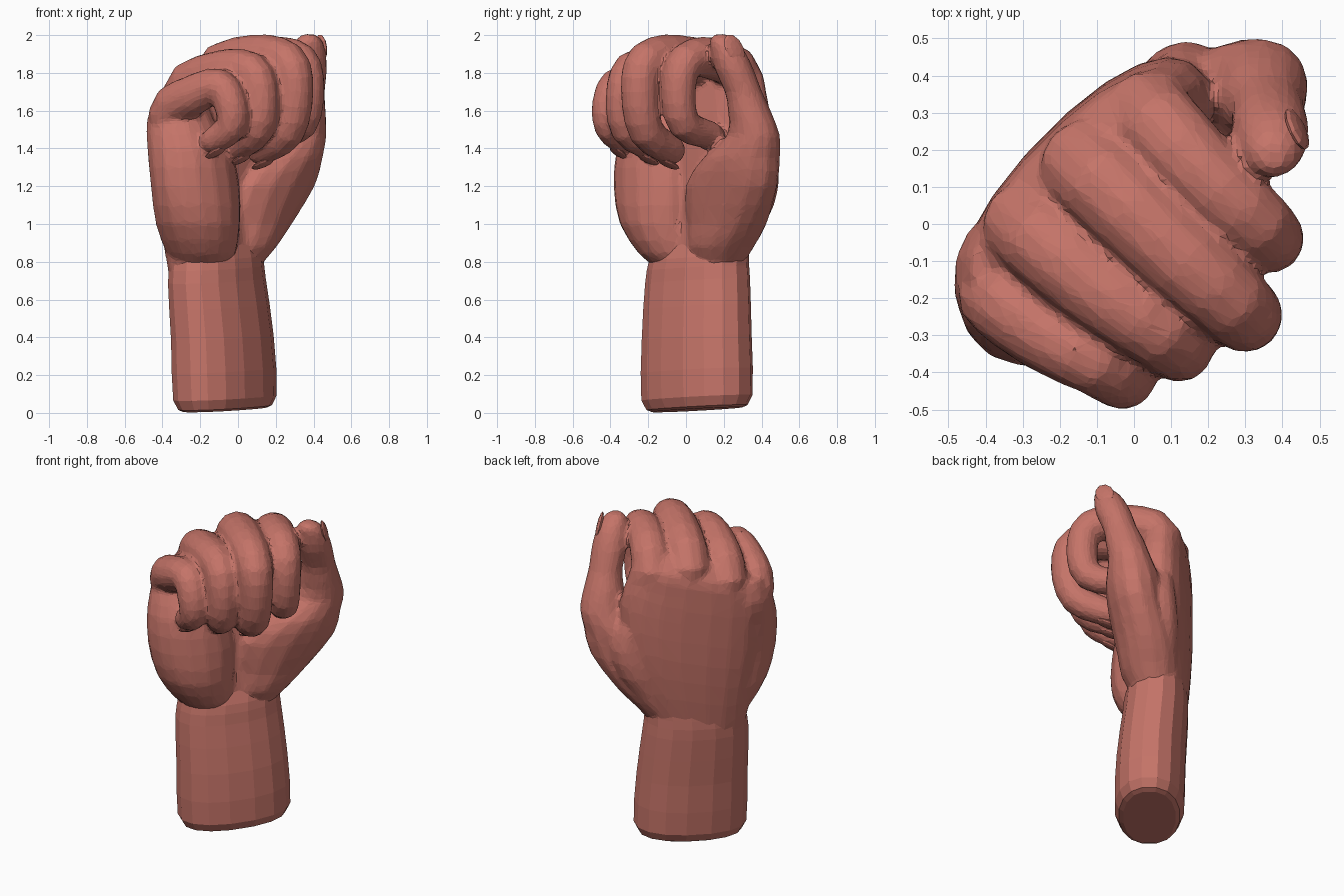
import bpy, bmesh, math
from mathutils import Vector, Matrix

cube = bpy.data.objects.get("Cube")
if cube:
    bpy.data.objects.remove(cube, do_unlink=True)

# One clay-like skin colour for everything
COLOUR = (0.56, 0.175, 0.14, 1)
skin = bpy.data.materials.new("terracotta_skin")
skin.use_nodes = True
skin.diffuse_color = COLOUR
for node in skin.node_tree.nodes:
    if node.type == "BSDF_PRINCIPLED":
        node.inputs["Base Color"].default_value = COLOUR

# The hand stands turned: ACROSS runs from little finger to thumb, OUT leaves the palm
ACROSS = Vector((1, 1, 0)).normalized()
OUT = Vector((1, -1, 0)).normalized()
UP = Vector((0, 0, 1))


def finish(name, bm):
    bmesh.ops.recalc_face_normals(bm, faces=bm.faces)
    mesh = bpy.data.meshes.new(name)
    bm.to_mesh(mesh)
    bm.free()
    mesh.materials.append(skin)
    obj = bpy.data.objects.new(name, mesh)
    bpy.context.scene.collection.objects.link(obj)
    return obj


def smooth_path(points, steps):
    """Pass a rounded curve through rows of numbers of any length."""
    padded = [points[0]] + list(points) + [points[-1]]
    rows = []
    for a, b, c, d in zip(padded, padded[1:], padded[2:], padded[3:]):
        for k in range(steps):
            t = k / steps
            rows.append([q + t / 2 * (r - p + t * (2 * p - 5 * q + 4 * r - s
                         + t * (3 * (q - r) + s - p)))
                         for p, q, r, s in zip(a, b, c, d)])
    rows.append(list(points[-1]))
    return rows


def skin_rings(name, rings):
    """Bridge rings of points and close both ends."""
    bm = bmesh.new()
    loops = [[bm.verts.new(p) for p in ring] for ring in rings]
    count = len(loops[0])
    for low, high in zip(loops, loops[1:]):
        for i in range(count):
            j = (i + 1) % count
            bm.faces.new((low[i], low[j], high[j], high[i]))
    bm.faces.new(loops[0][::-1])
    bm.faces.new(loops[-1])
    return finish(name, bm)


def stack(name, sections, sides=16, power=2.0, tilt=0.0, twist=0):
    """Loft level ovals: height, centre across, centre out, half width, half depth."""
    spin = Matrix.Rotation(math.radians(twist), 3, "Z")
    rings = []
    for z, across, out, wide, deep in smooth_path(sections, 2):
        ring = []
        for i in range(sides):
            angle = math.tau * (i + 0.5) / sides
            c, s = math.cos(angle), math.sin(angle)
            u = across + wide * math.copysign(abs(c) ** (2 / power), c)
            v = out + deep * math.copysign(abs(s) ** (2 / power), s)
            ring.append(spin @ (ACROSS * u + OUT * v + UP * (z + tilt * u)))
        rings.append(ring)
    return skin_rings(name, rings)


def nail(name, centre, along, facing, radius):
    """Thin oval plate resting on a fingertip."""
    along = along.normalized()
    facing = (facing - along * facing.dot(along)).normalized()
    side = along.cross(facing)
    turn = Matrix((side, along, facing)).transposed().to_4x4()
    size = Matrix.Diagonal((radius * 0.6, radius * 0.9, radius * 0.18, 1))
    place = Matrix.Translation(centre + facing * radius * 0.9)
    bm = bmesh.new()
    bmesh.ops.create_uvsphere(bm, u_segments=10, v_segments=6, radius=1,
                              matrix=place @ turn @ size)
    return finish(name, bm)


def finger(name, radius, points, sides=12):
    """Sweep a tapering tube along the joints, with a round tip and a nail."""
    taper = (0.9, 1.22, 1.18, 1.04, 0.98, 0.92, 0.78)
    rows = smooth_path([p + (radius * f,) for p, f in zip(points, taper)], 3)
    centres = [Vector(r[:3]) for r in rows]
    heading = centres[-7] - centres[3]
    across = UP.cross(Vector((heading.x, heading.y, 0))).normalized()
    rings = []

    def add_ring(centre, tangent, r):
        side = (across - tangent * across.dot(tangent)).normalized()
        rise = tangent.cross(side)
        rings.append([centre + r * (side * math.cos(math.tau * i / sides)
                                    + rise * math.sin(math.tau * i / sides))
                      for i in range(sides)])

    for i, centre in enumerate(centres):
        before, after = centres[max(i - 1, 0)], centres[min(i + 1, len(centres) - 1)]
        tangent = (after - before).normalized()
        add_ring(centre, tangent, rows[i][3])
    tip_radius = rows[-1][3]
    for degrees in (30, 55, 75):
        a = math.radians(degrees)
        add_ring(centres[-1] + tangent * tip_radius * math.sin(a) * 0.9,
                 tangent, tip_radius * math.cos(a))
    nail(name + "_nail", centres[-1] + tangent * tip_radius * 0.15, tangent,
         OUT - UP, tip_radius)
    return skin_rings(name, rings)


def fuse(name, parts):
    """Melt overlapping parts into one faceted skin."""
    bm = bmesh.new()
    for part in parts:
        bm.from_mesh(part.data)
        bpy.data.objects.remove(part, do_unlink=True)
    body = finish(name, bm)
    remesh = body.modifiers.new("one_skin", "REMESH")
    remesh.mode = "VOXEL"
    remesh.voxel_size = 0.016
    soften = body.modifiers.new("soften", "SMOOTH")
    soften.factor = 0.5
    soften.iterations = 5
    facets = body.modifiers.new("facets", "DECIMATE")
    facets.ratio = 0.15


# Forearm, cut off at a slight slant
stack("forearm", [
    (0.017, 0, -0.09, 0.28, 0.155),
    (0.08, 0, -0.09, 0.335, 0.205),
    (0.4, -0.01, -0.1, 0.33, 0.205),
    (0.7, -0.025, -0.125, 0.315, 0.195),
    (0.82, -0.02, -0.13, 0.3, 0.185),
    (1, 0, -0.15, 0.3, 0.14),
], power=2.2, tilt=0.05, twist=5)

# Back of the hand, rising between the knuckles, and the hollow of the palm
palm = stack("palm", [
    (0.72, -0.03, -0.13, 0.28, 0.17),
    (0.95, 0, -0.15, 0.35, 0.175),
    (1.2, 0.01, -0.165, 0.4, 0.175),
    (1.45, 0, -0.17, 0.42, 0.17),
    (1.62, -0.02, -0.18, 0.4, 0.155),
    (1.74, -0.02, -0.185, 0.36, 0.135),
    (1.83, -0.01, -0.15, 0.27, 0.08),
], sides=20, power=2.3, tilt=0.25)

# Fleshy outer edge below the little finger
heel = stack("palm_heel", [
    (0.78, -0.16, -0.11, 0.14, 0.13),
    (0.84, -0.185, -0.09, 0.185, 0.18),
    (1, -0.24, -0.06, 0.235, 0.215),
    (1.2, -0.265, -0.055, 0.26, 0.21),
    (1.4, -0.285, -0.08, 0.24, 0.205),
    (1.55, -0.3, -0.13, 0.185, 0.175),
    (1.67, -0.29, -0.14, 0.14, 0.13),
])

# Thumb, rising from its broad base past the index finger
thumb = stack("thumb", [
    (0.77, 0.11, -0.13, 0.13, 0.12),
    (0.88, 0.15, -0.11, 0.185, 0.17),
    (1, 0.205, -0.1, 0.24, 0.18),
    (1.2, 0.285, -0.055, 0.3, 0.175),
    (1.35, 0.38, -0.035, 0.235, 0.17),
    (1.47, 0.485, -0.02, 0.15, 0.13),
    (1.6, 0.485, 0.01, 0.115, 0.115),
    (1.7, 0.47, 0.04, 0.1, 0.1),
    (1.82, 0.44, 0.08, 0.105, 0.105),
    (1.92, 0.42, 0.11, 0.09, 0.09),
    (1.98, 0.4, 0.13, 0.065, 0.065),
    (2.005, 0.395, 0.135, 0.03, 0.03),
], sides=14)
nail("thumb_nail", Vector((0.37, 0.215, 1.91)), Vector((0.05, -0.45, 0.8)),
     Vector((0.75, 0.3, 0.45)), 0.092)

# Skin between the thumb and the back of the hand
web = stack("thumb_web", [
    (0.85, 0.18, -0.16, 0.1, 0.1),
    (1.1, 0.32, -0.18, 0.12, 0.11),
    (1.28, 0.37, -0.18, 0.11, 0.1),
    (1.42, 0.36, -0.18, 0.07, 0.08),
], sides=12)

# Curled fingers: hand bone, knuckle, first bone, bend, second bone, last joint, tip
index = finger("index_finger", 0.096, [
    (0.06, 0.28, 1.3), (0.035, 0.3, 1.76), (0.18, 0.14, 1.875), (0.33, 0, 1.86),
    (0.365, -0.04, 1.71), (0.335, -0.01, 1.53), (0.2, 0.13, 1.47)])
middle = finger("middle_finger", 0.104, [
    (-0.08, 0.14, 1.3), (-0.13, 0.16, 1.77), (0.075, -0.04, 1.88), (0.26, -0.21, 1.86),
    (0.3, -0.245, 1.7), (0.26, -0.21, 1.49), (0.12, -0.08, 1.39)])
ring = finger("ring_finger", 0.099, [
    (-0.23, -0.02, 1.25), (-0.29, 0, 1.68), (-0.11, -0.16, 1.8), (0.07, -0.29, 1.81),
    (0.12, -0.33, 1.67), (0.1, -0.31, 1.5), (0, -0.19, 1.41)])
little = finger("little_finger", 0.092, [
    (-0.31, -0.18, 1.25), (-0.365, -0.19, 1.58), (-0.24, -0.29, 1.68), (-0.1, -0.37, 1.73),
    (-0.035, -0.41, 1.62), (-0.04, -0.4, 1.51), (-0.13, -0.34, 1.44)])
fuse("hand", [palm, heel, thumb, web, index, middle, ring, little])
